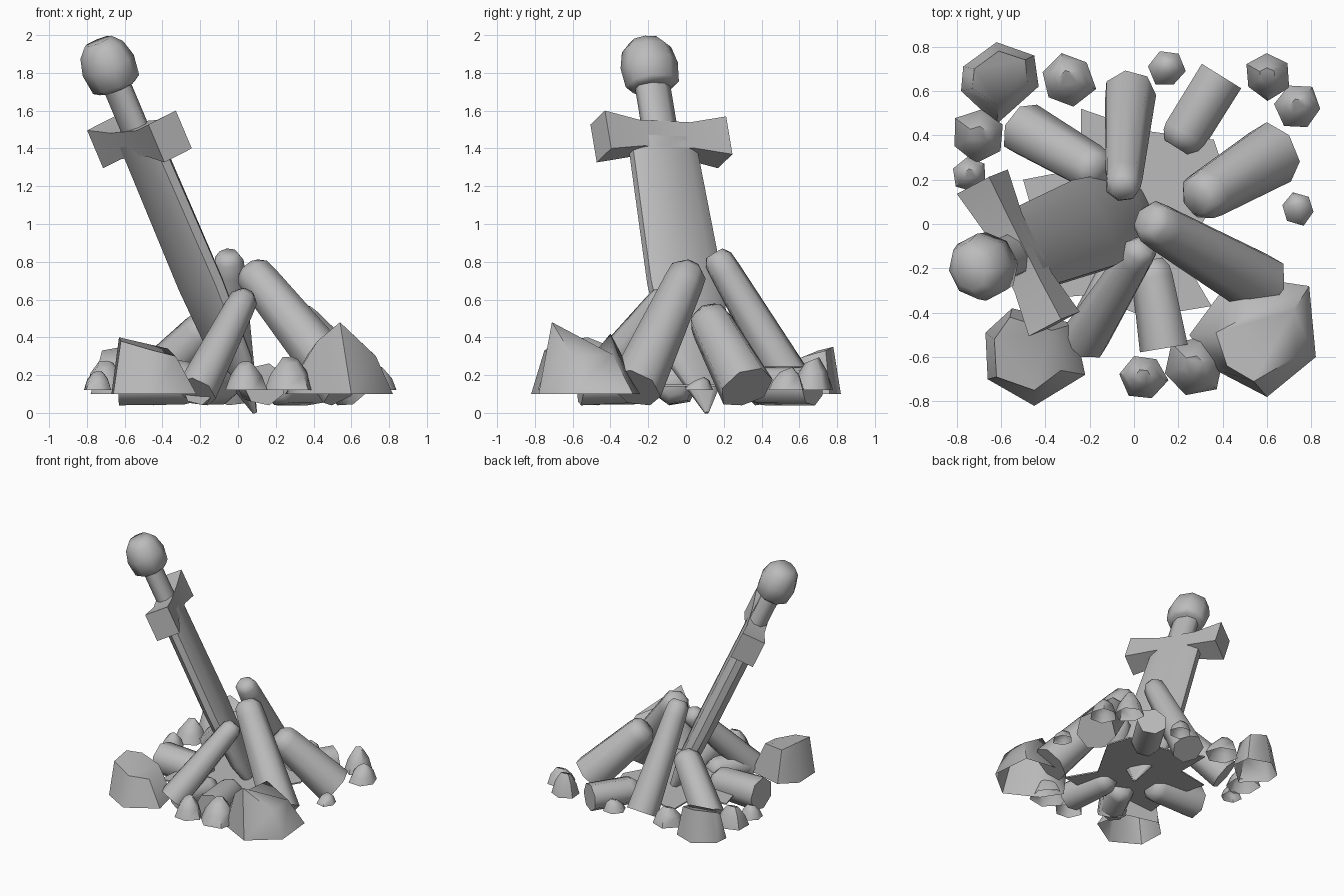
import bpy, bmesh, math, random
from mathutils import Vector

random.seed(4)
if "Cube" in bpy.data.objects:
    bpy.data.objects.remove(bpy.data.objects["Cube"])

stone = bpy.data.materials.new("stone_grey")
stone.use_nodes = True
GREY = (0.5, 0.5, 0.5, 1)
stone.diffuse_color = GREY
stone.node_tree.nodes["Principled BSDF"].inputs["Base Color"].default_value = GREY


def loft(name, rings, angle=45, closed=True):
    """Skin a list of equal-length point rings; cap the top, and the bottom if closed."""
    bm = bmesh.new()
    loops = [[bm.verts.new(p) for p in ring] for ring in rings]
    n = len(loops[0])
    for a, b in zip(loops, loops[1:]):
        for i in range(n):
            j = (i + 1) % n
            bm.faces.new((a[i], a[j], b[j], b[i]))
    if closed:
        bm.faces.new(loops[0][::-1])
    bm.faces.new(loops[-1])
    bmesh.ops.recalc_face_normals(bm, faces=bm.faces)
    mesh = bpy.data.meshes.new(name)
    bm.to_mesh(mesh)
    bm.free()
    mesh.materials.append(stone)
    obj = bpy.data.objects.new(name, mesh)
    bpy.context.collection.objects.link(obj)
    bpy.ops.object.select_all(action="DESELECT")
    obj.select_set(True)
    bpy.context.view_layer.objects.active = obj
    bpy.ops.object.shade_smooth_by_angle(angle=math.radians(angle))


# Sword frame: up the blade, along the guard, through the thickness
TIP = Vector((0.09, 0.11, 0.0))
UP = (Vector((-0.70, -0.20, 1.87)) - TIP).normalized()
WIDE = Vector((0.45, -0.89, 0.043))
WIDE = (WIDE - UP * WIDE.dot(UP)).normalized()
THICK = UP.cross(WIDE)


def sword_point(w, t, u):
    return TIP + WIDE * w + THICK * t + UP * u


def oval(u, w, t, n=8):
    return [sword_point(w * math.cos(a), t * math.sin(a), u)
            for a in (2 * math.pi * (i + 0.5) / n for i in range(n))]


def blade_section(u, w, t):
    shape = [(1, 0.35), (0.6, 1), (-0.6, 1), (-1, 0.35),
             (-1, -0.35), (-0.6, -1), (0.6, -1), (1, -0.35)]
    return [sword_point(w * a, t * b, u) for a, b in shape]


loft("blade", [blade_section(0, 0.01, 0.01), blade_section(0.3, 0.18, 0.06),
               blade_section(0.75, 0.215, 0.07), blade_section(1.58, 0.19, 0.07)], 60)

# Crossguard: narrow waist with flared ends
guard = []
for w, h, t in [(-0.36, 0.11, 0.09), (-0.15, 0.075, 0.07),
                (0.15, 0.075, 0.07), (0.36, 0.11, 0.09)]:
    guard.append([sword_point(w, t * a, 1.59 + h * b)
                  for a, b in ((1, 1), (-1, 1), (-1, -1), (1, -1))])
loft("crossguard", guard, 60)

loft("grip", [oval(u, 0.10, 0.07) for u in (1.6, 1.95)], 60)
loft("pommel", [oval(u, w, t) for u, w, t in [
    (1.89, 0.11, 0.10), (1.91, 0.145, 0.13), (2.02, 0.155, 0.145),
    (2.11, 0.135, 0.12), (2.16, 0.085, 0.075)]], 60)


# Logs: inner end centre, foot centre, inner radius, foot radius
def log(name, top, foot, r_top, r_foot, sides=7):
    top, foot = Vector(top), Vector(foot)
    axis = (top - foot).normalized()
    side = axis.cross(Vector((0, 0, 1))).normalized()
    out = side.cross(axis)
    rings = []
    for centre, r in [(foot, r_foot), (foot.lerp(top, 0.9), r_top * 1.08),
                      (top, r_top), (top + axis * 0.04, r_top * 0.65)]:
        ring = []
        for i in range(sides):
            a = 2 * math.pi * (i + 0.5) / sides
            p = centre + (side * math.cos(a) + out * math.sin(a)) * r
            p.z = max(p.z, 0.04)
            ring.append(p)
        rings.append(ring)
    loft(name, rings, 60)


LOGS = {
    "log_front_right": ((0.08, 0.01, 0.74), (0.57, -0.27, 0.13), 0.10, 0.145),
    "log_back": ((-0.05, 0.17, 0.81), (-0.02, 0.59, 0.10), 0.08, 0.12),
    "log_front_left": ((0.03, -0.12, 0.60), (-0.22, -0.52, 0.11), 0.075, 0.11),
    "log_right": ((0.30, 0.12, 0.50), (0.63, 0.32, 0.13), 0.11, 0.15),
    "log_back_left": ((-0.17, 0.24, 0.45), (-0.50, 0.43, 0.13), 0.10, 0.125),
    # lying almost flat
    "low_log_front": ((0.08, -0.20, 0.15), (0.14, -0.56, 0.15), 0.09, 0.115),
    "low_log_front_left": ((-0.08, -0.24, 0.14), (-0.21, -0.50, 0.14), 0.09, 0.10),
    "low_log_left": ((-0.25, -0.07, 0.16), (-0.63, -0.06, 0.16), 0.11, 0.13),
    "low_log_back_right": ((0.21, 0.38, 0.14), (0.39, 0.67, 0.14), 0.10, 0.11),
}
for name, spec in LOGS.items():
    log(name, *spec)

# Boulders: open shells, skirt outline at the base joined to an uneven crown
FLOOR = 0.1
BOULDERS = {
    "boulder_front_right": (
        [(0.82, -0.60), (0.79, -0.28), (0.45, -0.23), (0.25, -0.50), (0.35, -0.65), (0.60, -0.78)],
        [(0.73, -0.60, 0.30), (0.72, -0.39, 0.31), (0.54, -0.40, 0.42),
         (0.37, -0.49, 0.31), (0.42, -0.64, 0.38), (0.54, -0.71, 0.48)]),
    "boulder_front_left": (
        [(-0.22, -0.68), (-0.27, -0.45), (-0.55, -0.38), (-0.67, -0.49), (-0.66, -0.70), (-0.45, -0.82)],
        [(-0.33, -0.66, 0.30), (-0.37, -0.48, 0.34), (-0.56, -0.42, 0.36),
         (-0.63, -0.52, 0.40), (-0.62, -0.69, 0.38), (-0.45, -0.75, 0.33)]),
    "boulder_back_left": (
        [(-0.43, 0.62), (-0.45, 0.76), (-0.62, 0.82), (-0.77, 0.71), (-0.78, 0.60), (-0.62, 0.45)],
        [(-0.48, 0.63, 0.30), (-0.49, 0.74, 0.33), (-0.61, 0.78, 0.35),
         (-0.72, 0.70, 0.33), (-0.73, 0.61, 0.29), (-0.61, 0.53, 0.26)]),
}
for name, (skirt, crown) in BOULDERS.items():
    loft(name, [[(x, y, FLOOR) for x, y in skirt], crown], 60, closed=False)

# Scattered small rocks: x, y, radius, height
SMALL = [(-0.30, 0.65, 0.13, 0.26), (-0.70, 0.40, 0.13, 0.28), (-0.74, 0.22, 0.08, 0.23),
         (0.15, 0.70, 0.085, 0.22), (0.60, 0.67, 0.11, 0.30), (0.74, 0.53, 0.105, 0.25),
         (0.74, 0.07, 0.08, 0.20), (0.04, -0.69, 0.11, 0.28), (0.27, -0.64, 0.145, 0.30)]
for i, (x, y, r, h) in enumerate(SMALL):
    turn = random.uniform(0, math.pi)
    spokes = [(turn + k * math.pi / 3, r * random.uniform(0.88, 1.06)) for k in range(6)]
    rings = []
    for scale, z, tilt in [(1, 0.12, 0), (0.75, 0.12 + 0.5 * (h - 0.12), 0.2), (0.35, h - 0.02, 0.4)]:
        rings.append([(x + scale * d * math.cos(a), y + scale * d * math.sin(a),
                       z + tilt * scale * d * math.sin(a)) for a, d in spokes])
    loft(f"small_rock_{i + 1}", rings, 60, closed=False)

# Ragged ash bed under the logs
BED = [(0.42, 0.20), (0.36, 0.38), (0.05, 0.42), (-0.24, 0.52), (-0.24, 0.25), (-0.50, 0.20),
       (-0.42, -0.08), (-0.45, -0.34), (-0.20, -0.32), (0.05, -0.42), (0.35, -0.37), (0.22, -0.15)]
loft("ash_bed", [[(x, y, z) for x, y in BED] for z in (0.14, 0.15)])
